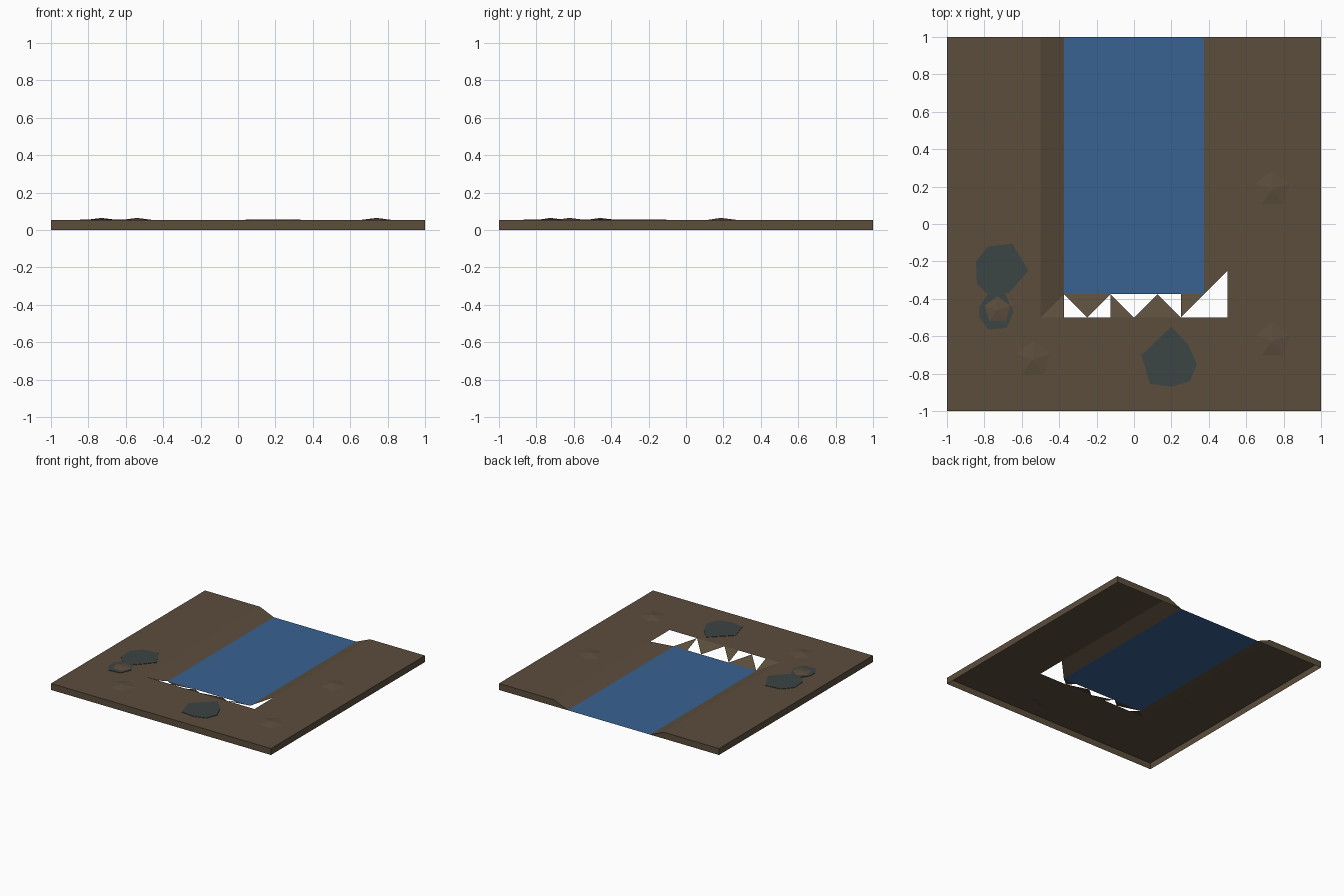
import bpy, bmesh, math
from mathutils import Vector, Matrix

cube = bpy.data.objects.get("Cube")
if cube:
    bpy.data.objects.remove(cube, do_unlink=True)

TOP = 0.053            # ground level
OUT, IN = 0.5, 0.375   # channel half width at ground level and at the water


def material(name, color):
    m = bpy.data.materials.new(name)
    m.use_nodes = True
    m.diffuse_color = (*color, 1)
    m.node_tree.nodes["Principled BSDF"].inputs["Base Color"].default_value = (*color, 1)
    return m


earth = material("earth brown", (0.105, 0.075, 0.046))
water = material("river blue", (0.04, 0.122, 0.291))
slate = material("slate grey", (0.045, 0.058, 0.058))


def finish(name, bm, mat):
    mesh = bpy.data.meshes.new(name)
    bmesh.ops.remove_doubles(bm, verts=bm.verts, dist=1e-5)
    bm.to_mesh(mesh)
    bm.free()
    mesh.materials.append(mat)
    obj = bpy.data.objects.new(name, mesh)
    bpy.context.collection.objects.link(obj)
    return obj


def face(bm, points, facing=(0, 0, 1)):
    f = bm.faces.new([bm.verts.new(p) for p in points])
    f.normal_update()
    if f.normal.dot(Vector(facing)) < 0:
        f.normal_flip()


def flat(bm, x0, x1, y0, y1, z):
    face(bm, [(x0, y0, z), (x1, y0, z), (x1, y1, z), (x0, y1, z)])


# Ground around the channel, with an open underside
bm = bmesh.new()
flat(bm, -1, 1, -1, -OUT, TOP)
for s in (-1, 1):
    flat(bm, min(s, s * OUT), max(s, s * OUT), -OUT, 1, TOP)
    face(bm, [(s, -1, 0), (s, 1, 0), (s, 1, TOP), (s, -1, TOP)], (s, 0, 0))
    face(bm, [(s, 1, 0), (s * IN, 1, 0), (s * OUT, 1, TOP), (s, 1, TOP)], (0, 1, 0))
face(bm, [(-1, -1, 0), (1, -1, 0), (1, -1, TOP), (-1, -1, TOP)], (0, -1, 0))
finish("ground", bm, earth)

# Sloping banks on both sides of the river
bm = bmesh.new()
for s, y_start in ((-1, -OUT), (1, -OUT / 2)):
    face(bm, [(s * OUT, y_start, TOP), (s * OUT, 1, TOP), (s * IN, 1, 0), (s * IN, -IN, 0)])
finish("river_banks", bm, earth)

# Broken end bank: triangles between the ground edge (high) and the water edge (low)
bm = bmesh.new()
hi = lambda i: (i / 8, -OUT, TOP)
lo = lambda i: (i / 8, -IN, 0)
for tri in ((hi(-4), hi(-3), lo(-3)), (lo(-3), hi(-2), lo(-1)), (lo(-1), hi(-1), hi(0)),
            (hi(0), hi(2), lo(1)), (lo(2), hi(2), lo(3))):
    face(bm, tri)
finish("end_bank", bm, earth)

# Water
bm = bmesh.new()
flat(bm, -IN, IN, -IN, 1, 0)
finish("river_water", bm, water)

# Flat stone slabs
slabs = {
    "slab_large": [(-.78, -.12), (-.65, -.105), (-.565, -.25), (-.67, -.37),
                   (-.79, -.37), (-.84, -.32), (-.845, -.2)],
    "slab_small": [(-.78, -.37), (-.825, -.44), (-.825, -.5), (-.78, -.565),
                   (-.68, -.555), (-.645, -.47), (-.69, -.37)],
    "slab_front": [(.2, -.55), (.29, -.645), (.335, -.75), (.3, -.84),
                   (.2, -.87), (.085, -.855), (.04, -.7)],
}
for name, outline in slabs.items():
    bm = bmesh.new()
    face(bm, [(x, y, TOP + 0.003) for x, y in outline])
    rim = bmesh.ops.extrude_face_region(bm, geom=bm.faces[:])
    bmesh.ops.translate(bm, vec=(0, 0, -0.003),
                        verts=[v for v in rim["geom"] if isinstance(v, bmesh.types.BMVert)])
    bmesh.ops.recalc_face_normals(bm, faces=bm.faces[:])
    finish(name, bm, slate)

# Low five-sided mounds
for i, (x, y) in enumerate([(.74, .185), (.74, -.625), (-.54, -.725), (-.73, -.46)]):
    bm = bmesh.new()
    bmesh.ops.create_cone(bm, cap_ends=False, segments=5, radius1=0.098, radius2=0, depth=0.012,
                          matrix=Matrix.Translation((x, y, TOP + 0.006)))
    bmesh.ops.remove_doubles(bm, verts=bm.verts, dist=1e-5)
    # Turn one corner towards the back
    corner = max(bm.verts, key=lambda v: (v.co.y - y, v.co.x))
    turn = math.pi / 2 - math.atan2(corner.co.y - y, corner.co.x - x)
    bmesh.ops.rotate(bm, cent=(x, y, 0), matrix=Matrix.Rotation(turn, 3, "Z"), verts=bm.verts)
    bmesh.ops.recalc_face_normals(bm, faces=bm.faces[:])
    if sum(f.normal.z for f in bm.faces) < 0:
        bmesh.ops.reverse_faces(bm, faces=bm.faces[:])
    finish(f"mound_{i + 1}", bm, earth)
